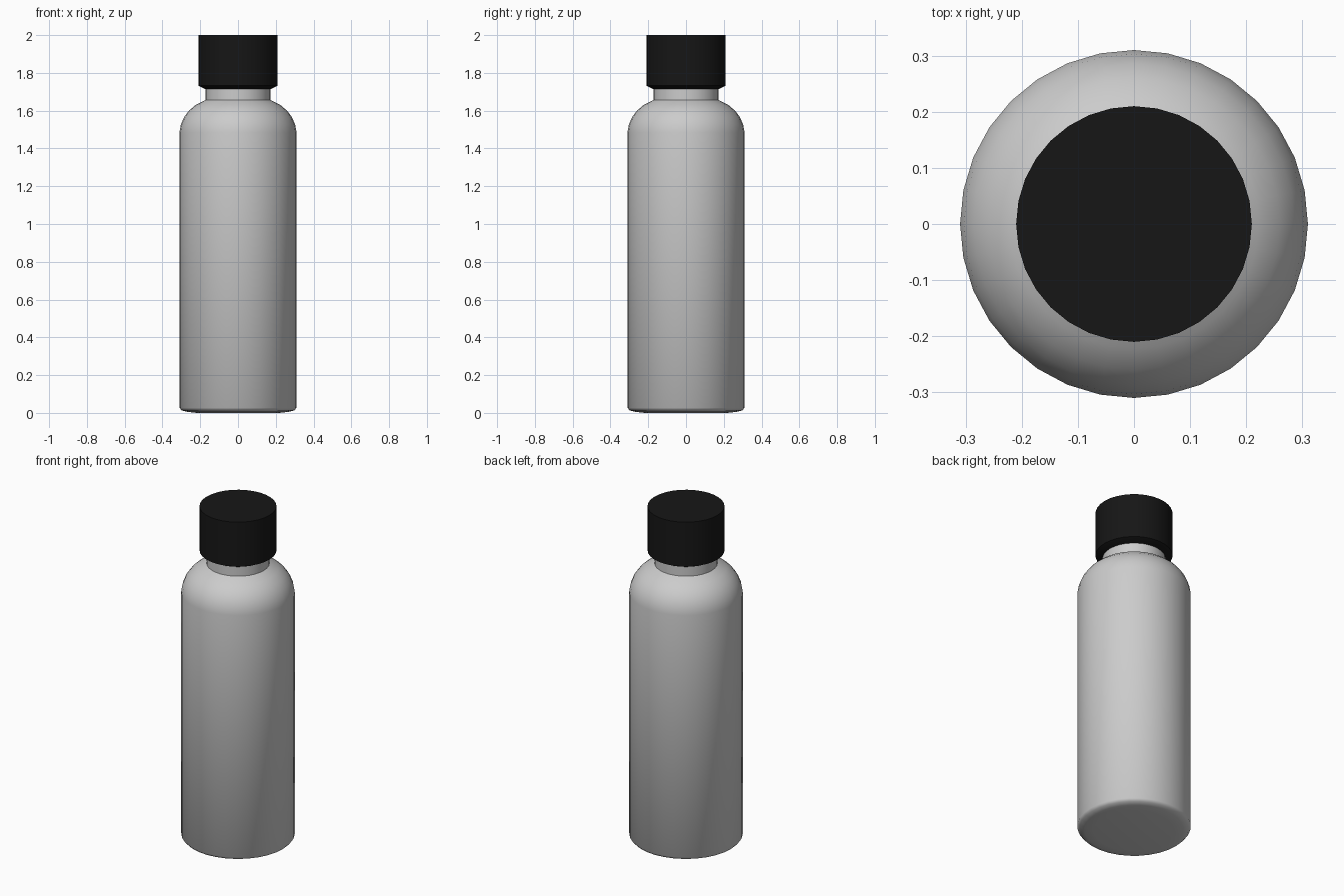
import bpy, bmesh, math

if "Cube" in bpy.data.objects:
    bpy.data.objects.remove(bpy.data.objects["Cube"])

SEGMENTS = 32


def lathe(name, profile, color=None, sharp_angle=50):
    """Turn a (radius, height) profile around z and cap both ends."""
    bm = bmesh.new()
    rings = []
    for r, z in profile:
        rings.append([bm.verts.new((r * math.cos(2 * math.pi * i / SEGMENTS),
                                    r * math.sin(2 * math.pi * i / SEGMENTS), z))
                      for i in range(SEGMENTS)])
    for a, b in zip(rings, rings[1:]):
        for i in range(SEGMENTS):
            j = (i + 1) % SEGMENTS
            bm.faces.new((a[i], a[j], b[j], b[i]))
    bm.faces.new(rings[0][::-1])
    bm.faces.new(rings[-1])
    mesh = bpy.data.meshes.new(name)
    bm.to_mesh(mesh)
    bm.free()
    obj = bpy.data.objects.new(name, mesh)
    bpy.context.collection.objects.link(obj)
    if color:
        mat = bpy.data.materials.new(name + "_material")
        mat.diffuse_color = color
        mat.use_nodes = True
        mat.node_tree.nodes["Principled BSDF"].inputs["Base Color"].default_value = mat.diffuse_color
        mesh.materials.append(mat)
    bpy.ops.object.select_all(action='DESELECT')
    obj.select_set(True)
    bpy.context.view_layer.objects.active = obj
    bpy.ops.object.shade_smooth_by_angle(angle=math.radians(sharp_angle))
    return obj


# Bottle body: base edge, straight wall, rounded shoulder and neck
lathe("bottle_body", [
    (0.22, 0.0), (0.27, 0.006), (0.298, 0.013), (0.31, 0.027),
    (0.31, 1.485), (0.303, 1.525), (0.286, 1.565), (0.26, 1.60),
    (0.222, 1.632), (0.172, 1.657), (0.172, 1.73),
])

# Screw cap with a chamfered lower rim
lathe("screw_cap", [(0.165, 1.71), (0.21, 1.733), (0.21, 2.0)],
      (0.008, 0.008, 0.008, 1))
